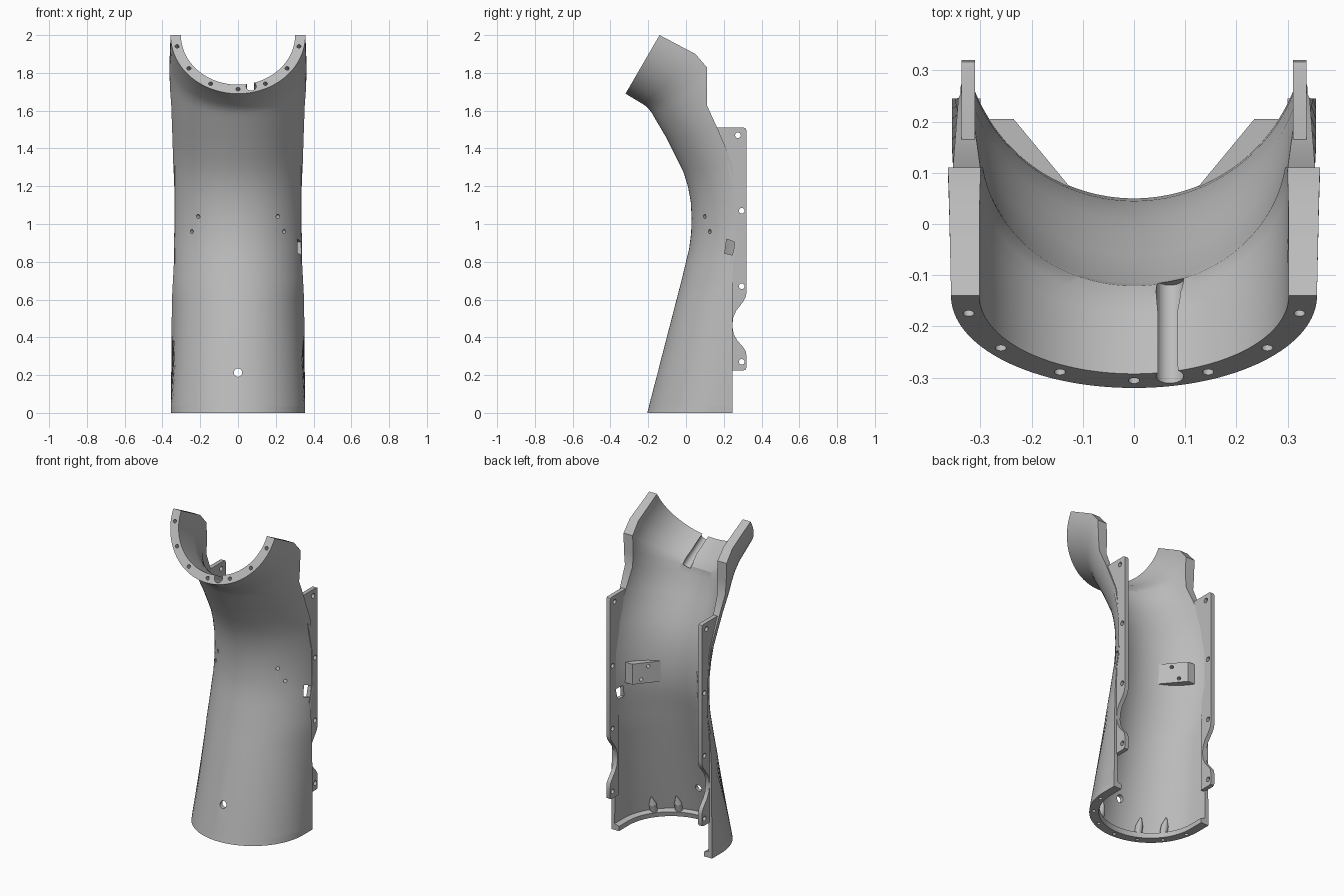
import bpy, bmesh
from math import acos, sin, cos, pi, radians
from mathutils import Vector, Matrix

cube = bpy.data.objects.get("Cube")
if cube:
    bpy.data.objects.remove(cube)

grey = bpy.data.materials.new("plain_grey")
grey.use_nodes = True
grey.diffuse_color = (0.5, 0.5, 0.5, 1)
grey.node_tree.nodes["Principled BSDF"].inputs["Base Color"].default_value = (0.5, 0.5, 0.5, 1)


def finish(bm, name):
    bmesh.ops.recalc_face_normals(bm, faces=bm.faces)
    mesh = bpy.data.meshes.new(name)
    bm.to_mesh(mesh)
    bm.free()
    mesh.materials.append(grey)
    ob = bpy.data.objects.new(name, mesh)
    bpy.context.collection.objects.link(ob)
    return ob


def select(ob):
    bpy.ops.object.select_all(action='DESELECT')
    bpy.context.view_layer.objects.active = ob
    ob.select_set(True)


def smooth(ob):
    select(ob)
    bpy.ops.object.shade_smooth_by_angle(angle=radians(25))


def rod(bm, start, end, r1, r2=None, sides=16):
    """Cylinder or cone between two points."""
    a, b = Vector(start), Vector(end)
    place = Matrix.Translation((a + b) / 2) @ (b - a).to_track_quat('Z', 'Y').to_matrix().to_4x4()
    bmesh.ops.create_cone(bm, cap_ends=True, segments=sides, radius1=r1,
                          radius2=r1 if r2 is None else r2, depth=(b - a).length, matrix=place)


def cut(ob, bm):
    """Subtract a mesh from an object and drop the cutter."""
    tool = finish(bm, "cutter")
    tool.hide_render = True
    mod = ob.modifiers.new("cut", 'BOOLEAN')
    mod.operation, mod.solver, mod.object = 'DIFFERENCE', 'EXACT', tool
    select(ob)
    bpy.ops.object.modifier_apply(modifier=mod.name)
    bpy.data.objects.remove(tool)


def prism(name, points, vector):
    """Extrude a flat polygon along a vector."""
    bm = bmesh.new()
    face = bm.faces.new([bm.verts.new(p) for p in points])
    out = bmesh.ops.extrude_face_region(bm, geom=[face])
    moved = [v for v in out["geom"] if isinstance(v, bmesh.types.BMVert)]
    bmesh.ops.translate(bm, verts=moved, vec=vector)
    return finish(bm, name)


# Shell sections: front y, front z, back y, back z, radius, wall thickness
SECTIONS = [
    (-.205, 0, .245, 0, .355, .055), (-.197, .03, .245, .03, .355, .055),
    (-.195, .04, .245, .04, .355, .024), (-.05, .6, .245, .6, .355, .024),
    (-.024, .7, .245, .7, .355, .022), (0, .8, .25, .8, .355, .02),
    (.017, .87, .265, .87, .355, .02), (.027, .95, .272, .95, .355, .02),
    (.03, 1.03, .272, 1.03, .355, .02), (.025, 1.12, .265, 1.13, .355, .02),
    (.01, 1.2, .255, 1.23, .355, .021), (-.015, 1.28, .245, 1.32, .355, .025),
    (-.05, 1.35, .212, 1.4, .357, .03), (-.1, 1.45, .165, 1.51, .36, .04),
    (-.165, 1.56, .11, 1.63, .362, .052), (-.18, 1.587, .11, 1.72, .363, .065),
    (-.195, 1.607, .11, 1.83, .363, .064), (-.22, 1.63, .05, 1.9, .361, .06),
    (-.32, 1.69, -.14, 2, .357, .055),
]
STEPS = 32


def arc(front, back, radius):
    """Round front with straight sides, evenly spaced from one edge to the other."""
    depth = (back - front).length
    axis = (back - front).normalized()
    angle = acos(max(0, radius - depth) / radius)
    bend = angle * radius
    total = bend + max(0, depth - radius)
    points = []
    for i in range(-STEPS, STEPS + 1):
        s = abs(i) / STEPS * total
        a = min(s, bend) / radius
        p = front + axis * (radius * (1 - cos(a)) + max(0, s - bend))
        p.x = radius * sin(a) * (1 if i > 0 else -1)
        points.append(p)
    return points


bm = bmesh.new()
loops = []
for yf, zf, yb, zb, radius, wall in SECTIONS:
    front, back = Vector((0, yf, zf)), Vector((0, yb, zb))
    inner = front + (back - front).normalized() * wall
    ring = arc(front, back, radius) + arc(inner, back, radius - wall)[::-1]
    loops.append([bm.verts.new(p) for p in ring])
count = len(loops[0])
for low, high in zip(loops, loops[1:]):
    for i in range(count):
        j = (i + 1) % count
        bm.faces.new((low[i], low[j], high[j], high[i]))
for ring in (loops[0], loops[-1]):
    for i in range(count // 2 - 1):
        bm.faces.new((ring[i], ring[i + 1], ring[-2 - i], ring[-1 - i]))
shell = finish(bm, "shell")

# Screw holes, pipe groove and side window in the shell
AXIS = Vector((0, .866, -.5))
DOWN = Vector((0, -.5, -.866))
COLLAR = Vector((0, -.14, 2))
PADS = [(.21, .1, 1.04), (.245, .125, .96)]
NORMAL = Vector((-.75, .66, 0))
holes = bmesh.new()
for k in range(-3, 4):
    a = radians(26 * k)
    p = COLLAR + DOWN * .33 * cos(a) + Vector((.33 * sin(a), 0, 0))
    rod(holes, p - AXIS * .02, p + AXIS * .05, .011)
    q = Vector((.33 * sin(a), .15 - .33 * cos(a), 0))
    rod(holes, q - Vector((0, 0, .02)), q + Vector((0, .005, .022)), .011)
rod(holes, (0, -.3, .213), (0, 0, .213), .022, sides=24)


def pad_holes(bm, side):
    for p in PADS:
        flip = Vector((side, 1, 1))
        rod(bm, (Vector(p) - NORMAL * .04) * flip, (Vector(p) + NORMAL * .14) * flip, .011)


pad_holes(holes, 1)
pad_holes(holes, -1)
cut(shell, holes)

groove = bmesh.new()
p = COLLAR + DOWN * .313 + Vector((.07, 0, 0))
rod(groove, p - AXIS * .05, p + AXIS * .22, .027, sides=24)
cut(shell, groove)

window = prism("window", [(.27, .215, .92), (.27, .258, .905), (.27, .248, .835), (.27, .205, .845)], (.1, 0, 0))
bm = bmesh.new()
bm.from_mesh(window.data)
bpy.data.objects.remove(window)
cut(shell, bm)
smooth(shell)

# Side flanges and inner mounting pads, mirrored
FLANGE = [(.15, 1.51), (.305, 1.51), (.316, 1.506), (.32, 1.495), (.32, .635), (.315, .61),
          (.3, .585), (.265, .54), (.25, .505), (.245, .46), (.252, .42), (.27, .385),
          (.305, .345), (.317, .325), (.32, .3), (.32, .24), (.316, .229), (.305, .225),
          (.23, .225), (.235, .8), (.262, .9), (.262, 1.13), (.235, 1.25), (.21, 1.36)]
PAD = [(.115, .06), (.235, .205), (.3, .205), (.285, .18), (.2, .1)]
for side, word in ((1, "left"), (-1, "right")):
    flange = prism(word + "_flange", [(side * .31, y, z) for y, z in FLANGE], (side * .027, 0, 0))
    holes = bmesh.new()
    for y, z in ((.275, 1.47), (.295, 1.07), (.295, .67), (.295, .27)):
        rod(holes, (side * .25, y, z), (side * .4, y, z), .015)
    cut(flange, holes)
    smooth(flange)

    pad = prism(word + "_mounting_pad", [(side * x, y, .935) for x, y in PAD], (0, 0, .13))
    holes = bmesh.new()
    pad_holes(holes, side)
    cut(pad, holes)

    # Tapered screw bosses above the bottom lip
    bosses = bmesh.new()
    for k in (1, 2):
        a = radians(26 * k)
        x, y = side * .325 * sin(a), .15 - .325 * cos(a)
        rod(bosses, (x, y + .006, .025), (x, y + .02, .08), .022)
        rod(bosses, (x, y + .02, .08), (x, y + .035, .13), .022, .004)
    smooth(finish(bosses, word + "_screw_bosses"))
